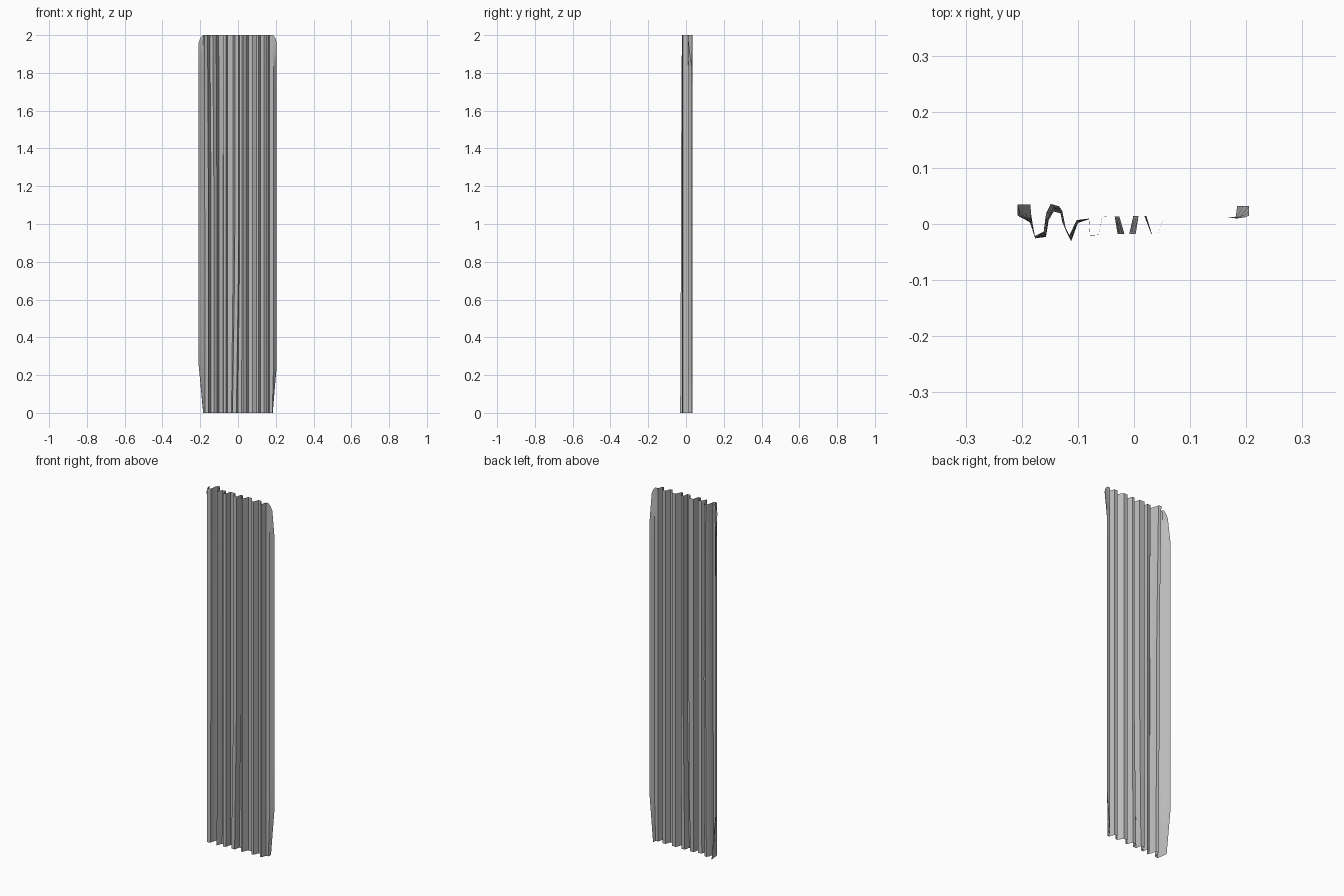
import bpy, bmesh, math

old = bpy.data.objects.get("Cube")
if old:
    bpy.data.objects.remove(old)

# Cross-section of the corrugated sheet, from the right edge to the left edge
profile = [(-.208, .035), (-.203, .02), (-.185, .002), (-.176, -.024), (-.157, -.019),
           (-.152, .012), (-.143, .028), (-.128, .024), (-.122, -.006), (-.112, -.027),
           (-.1, .004), (-.08, .009), (-.078, -.021), (-.063, -.019),
           (-.056, .014), (-.026, .013), (-.017, -.018), (.003, -.018),
           (.008, .014), (.022, .014), (.032, -.018), (.042, -.018),
           (.055, .014), (.078, .014), (.097, -.016), (.108, -.016),
           (.12, .014), (.138, .014), (.15, -.018), (.159, -.016),
           (.168, .012), (.188, .013), (.205, .032)]
heights = [0, .12, .25, .5, .75, 1, 1.25, 1.5, 1.7, 1.82, 1.9, 1.96, 1.985, 2]


def bend(x, y, z):
    """Lean the middle ribs, dent the right ribs and taper the sheet edges."""
    low, high = max(0, 1 - z / .8), max(0, (z - 1.2) / .8)
    middle = math.exp(-((x + .008) / .025) ** 2)
    dent = math.exp(-((x + .135) / .035) ** 2)
    new_x = x - .014 * low * middle - .006 * high * dent
    new_y = y + dent * (.008 * high - .006 * low)
    # Edges narrow towards the foot and round off at the top corners
    limit = .205 - .021 * max(0, 1 - z / .25) - .02 * max(0, (z - 1.96) / .04) ** 2
    if abs(x) > .18:
        new_x = math.copysign(.18 + (abs(x) - .18) * (limit - .18) / .025, x)
        if z > 1.82:
            new_y -= max(0, y - .01) * (z - 1.82) / .18
    return new_x, new_y, z


# Sheet skin
bm = bmesh.new()
rows = [[bm.verts.new(bend(x, y, z)) for x, y in profile] for z in heights]
for a, b in zip(rows, rows[1:]):
    for i in range(len(profile) - 1):
        bm.faces.new((a[i], a[i + 1], b[i + 1], b[i]))
mesh = bpy.data.meshes.new("corrugated_sheet")
bm.to_mesh(mesh)
bm.free()
sheet = bpy.data.objects.new("corrugated_sheet", mesh)
bpy.context.collection.objects.link(sheet)

# Plain metal grey
grey = bpy.data.materials.new("metal_grey")
grey.use_nodes = True
colour = (.5, .5, .5, 1)
grey.diffuse_color = colour
grey.node_tree.nodes["Principled BSDF"].inputs["Base Color"].default_value = colour
mesh.materials.append(grey)

bpy.context.view_layer.objects.active = sheet
sheet.select_set(True)
bpy.ops.object.shade_smooth_by_angle(angle=math.radians(35))
